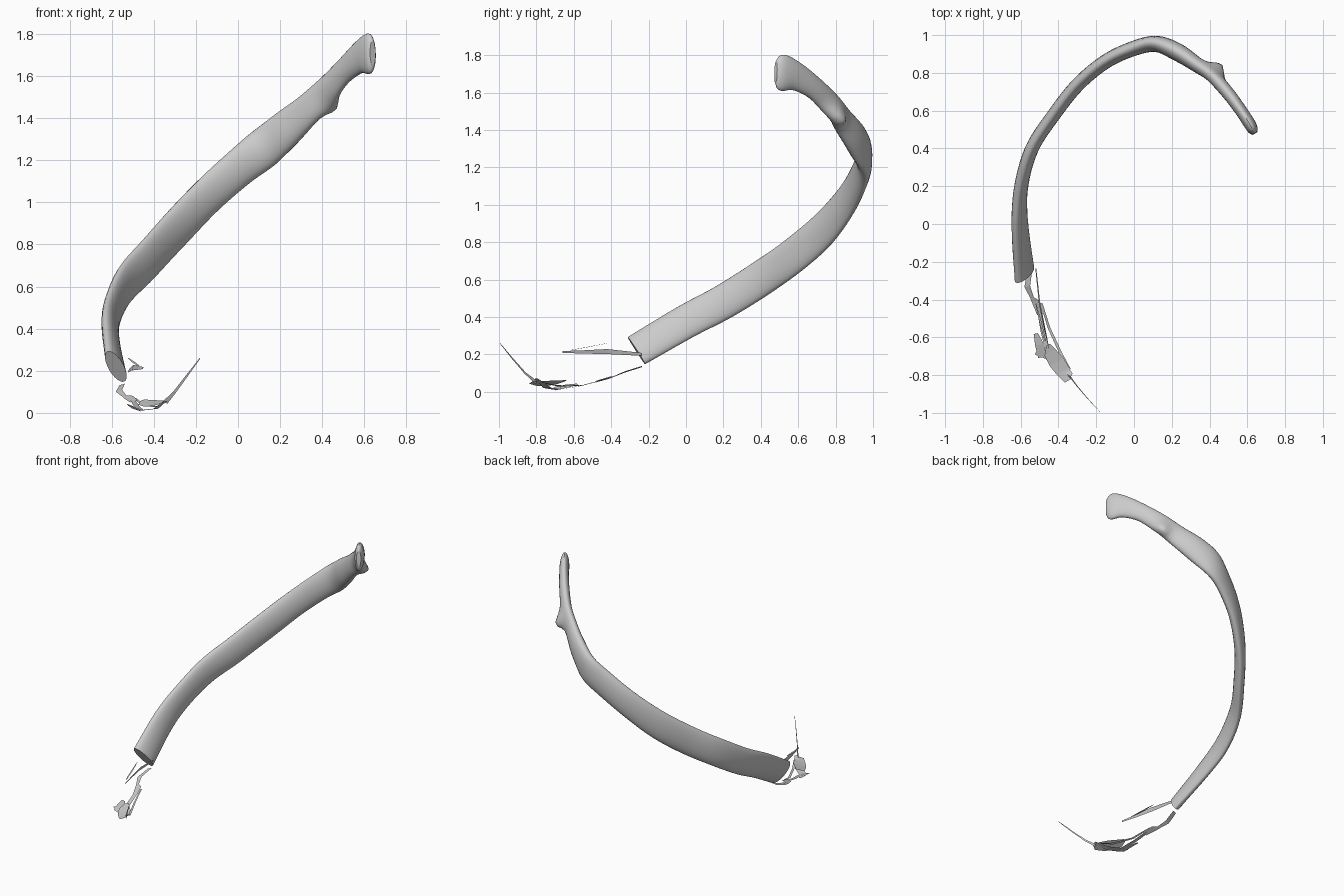
import bpy, bmesh, math
from mathutils import Vector

cube = bpy.data.objects.get("Cube")
if cube:
    bpy.data.objects.remove(cube, do_unlink=True)

grey = bpy.data.materials.new("bone grey")
grey.use_nodes = True
grey.diffuse_color = (0.6, 0.6, 0.6, 1)
grey.node_tree.nodes["Principled BSDF"].inputs["Base Color"].default_value = (0.6, 0.6, 0.6, 1)


def make_object(name, bm):
    mesh = bpy.data.meshes.new(name)
    bm.to_mesh(mesh)
    bm.free()
    mesh.materials.append(grey)
    obj = bpy.data.objects.new(name, mesh)
    bpy.context.collection.objects.link(obj)
    return obj


def catmull(rows, steps):
    """Smooth rows of numbers into a denser list."""
    rows = [Vector(r) for r in rows]
    out = []
    for i in range(len(rows) - 1):
        a, b, c, d = (rows[max(0, min(len(rows) - 1, i + k))] for k in (-1, 0, 1, 2))
        for s in range(steps):
            t = s / steps
            out.append(0.5 * (2 * b + (c - a) * t + (2 * a - 5 * b + 4 * c - d) * t * t
                              + (3 * b - a - 3 * c + d) * t ** 3))
    return out + [rows[-1]]


# Rib stations: x, y, z, half height, half thickness, roll
STATIONS = [
    (-.58, -.265, .22, .094, .036, -.5),
    (-.605, 0, .375, .094, .036, -.3),
    (-.597, .2, .48, .094, .036, -.1),
    (-.54, .4, .605, .096, .036, 0),
    (-.43, .57, .725, .098, .036, 0),
    (-.3, .735, .868, .096, .037, 0),
    (-.15, .86, 1.025, .09, .038, 0),
    (0, .93, 1.16, .09, .04, 0),
    (.12, .953, 1.255, .095, .043, 0),
    (.23, .91, 1.35, .09, .047, 0),
    (.33, .845, 1.44, .076, .04, 0),
    (.42, .778, 1.53, .068, .036, 0),
    (.5, .69, 1.62, .062, .034, 0),
    (.57, .595, 1.683, .076, .032, 0),
    (.612, .53, 1.703, .096, .032, 0),
    (.63, .497, 1.707, .09, .027, 0),
    (.64, .48, 1.708, .06, .015, 0),
]
SIDES = 24
rows = catmull(STATIONS, 5)
bm = bmesh.new()
rings = []
for i, r in enumerate(rows):
    centre = Vector(r[:3])
    before, after = rows[max(0, i - 2)], rows[min(len(rows) - 1, i + 2)]
    tangent = (Vector(after[:3]) - Vector(before[:3])).normalized()
    outward = tangent.cross(Vector((0, 0, 1))).normalized() * -1
    up = outward.cross(tangent).normalized()
    if up.z < 0:
        up.negate()
    high = up * math.cos(r[5]) + outward * math.sin(-r[5])
    thick = outward * math.cos(r[5]) - up * math.sin(-r[5])
    ring = []
    for k in range(SIDES):
        a = math.tau * k / SIDES
        ring.append(bm.verts.new(centre + high * r[3] * math.cos(a) + thick * r[4] * math.sin(a)))
    rings.append(ring)
for a, b in zip(rings, rings[1:]):
    for k in range(SIDES):
        n = (k + 1) % SIDES
        bm.faces.new((a[k], a[n], b[n], b[k]))
bm.faces.new(rings[0])
bm.faces.new(rings[-1])

# Tubercle bulging from the back of the neck
tubercle, push = Vector((.45, .81, 1.47)), Vector((.03, .045, -.03))
for v in bm.verts:
    v.co += push * math.exp(-((v.co - tubercle).length / .055) ** 2)
bmesh.ops.recalc_face_normals(bm, faces=bm.faces)
rib = make_object("rib_shaft", bm)
bpy.context.view_layer.objects.active = rib
rib.select_set(True)
bpy.ops.object.shade_smooth_by_angle(angle=math.radians(40))


def ribbon(name, side, points):
    """Thin torn sheet along points (x, y, z, half width), widened along side."""
    bm = bmesh.new()
    side = Vector(side).normalized()
    pairs = [[bm.verts.new(Vector(p[:3]) + side * p[3] * s) for s in (-1, 1)] for p in points]
    for a, b in zip(pairs, pairs[1:]):
        bm.faces.new((a[0], a[1], b[1], b[0]))
    make_object(name, bm)


# Torn cartilage remnants at the front end
ribbon("upper_cartilage_blade", (.3, 0, 1), [
    (-.52, -.235, .2, .008), (-.5, -.42, .215, .014),
    (-.475, -.55, .213, .009), (-.45, -.66, .213, .005)])
ribbon("upper_cartilage_splinter", (1, .2, .2), [
    (-.47, -.62, .222, .004), (-.495, -.52, .24, .006), (-.52, -.42, .26, .002)])
ribbon("lower_cartilage_root", (1, .2, .3), [
    (-.55, -.235, .135, .014), (-.565, -.33, .105, .016),
    (-.54, -.39, .08, .01), (-.52, -.41, .075, .022), (-.495, -.48, .055, .018)])
ribbon("lower_cartilage_strand", (1, .3, 0), [
    (-.5, -.46, .06, .012), (-.48, -.57, .03, .014), (-.455, -.68, .012, .01)])
ribbon("inner_cartilage_strand", (1, .3, .3), [
    (-.49, -.42, .07, .006), (-.45, -.55, .035, .007), (-.39, -.68, .03, .008),
    (-.34, -.77, .05, .006)])
ribbon("outer_cartilage_flake", (1, .2, -.35), [
    (-.52, -.58, .04, .012), (-.5, -.64, .03, .025), (-.485, -.705, .015, .024)])
ribbon("cartilage_plate", (1, .6, .4), [
    (-.455, -.64, .06, .012), (-.445, -.68, .05, .035), (-.41, -.73, .045, .045),
    (-.375, -.78, .045, .04), (-.35, -.83, .05, .02)])
ribbon("cartilage_floor_sheet", (.5, 1, 0), [
    (-.52, -.68, .035, .012), (-.46, -.69, .012, .025),
    (-.39, -.74, .02, .025), (-.33, -.8, .07, .01)])
ribbon("cartilage_tip", (.6, -.3, -.5), [
    (-.345, -.8, .05, .012), (-.3, -.86, .1, .007),
    (-.24, -.93, .18, .005), (-.18, -.995, .26, .002)])
